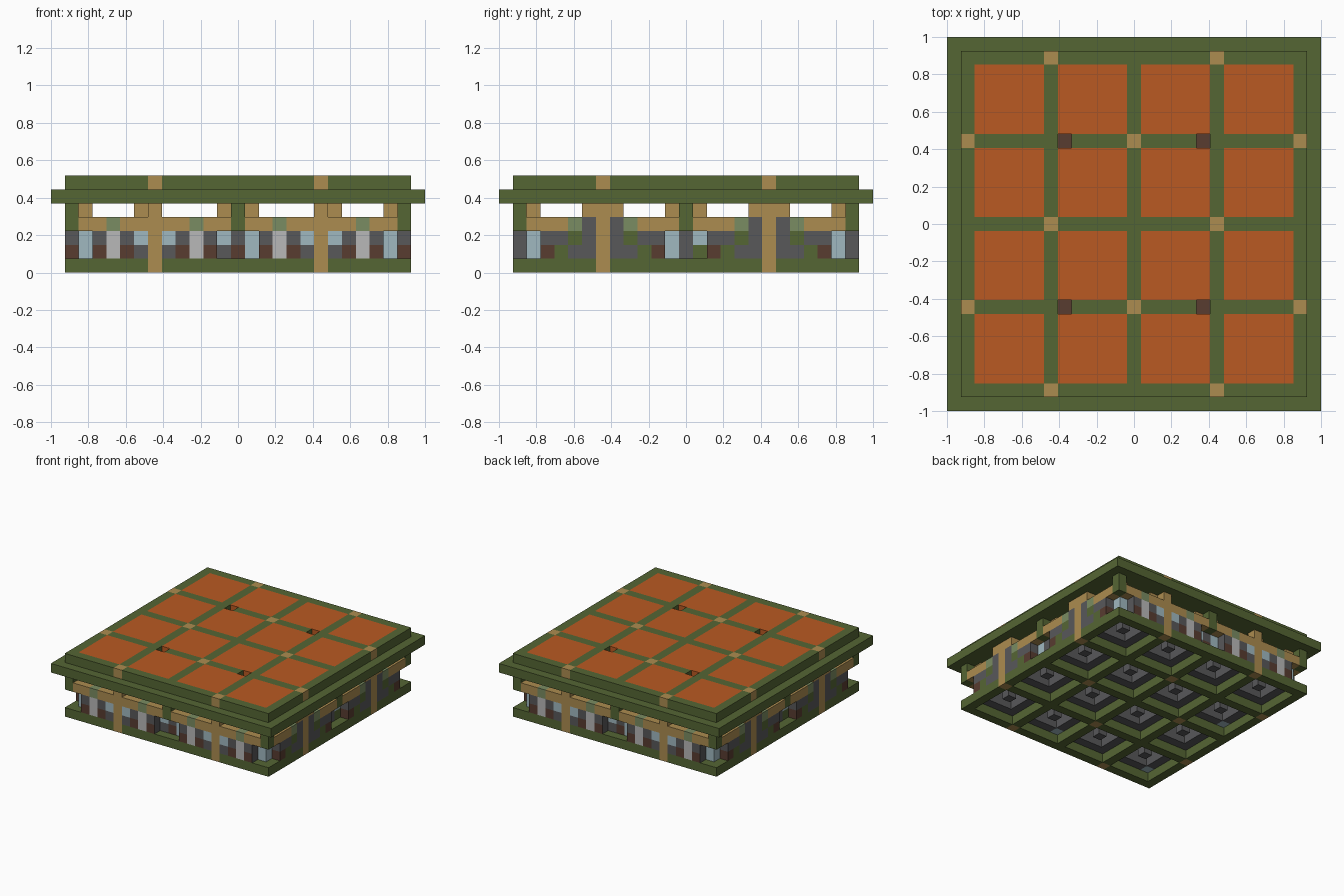
import bpy, bmesh
from mathutils import Vector

cube = bpy.data.objects.get("Cube")
if cube:
    bpy.data.objects.remove(cube, do_unlink=True)

U = 2 / 27                      # one block
PALETTE = {
    "g": ("moss_green", (0.091, 0.133, 0.034)),
    "o": ("roof_orange", (0.491, 0.102, 0.016)),
    "t": ("timber_tan", (0.413, 0.262, 0.080)),
    "n": ("dark_brown", (0.098, 0.045, 0.030)),
    "d": ("dark_grey", (0.098, 0.098, 0.102)),
    "w": ("pale_grey", (0.485, 0.485, 0.485)),
    "B": ("window_blue", (0.352, 0.485, 0.527)),
    "s": ("sage_green", (0.195, 0.262, 0.122)),
}
KEYS = list(PALETTE)
MATS = []
for name, rgb in PALETTE.values():
    m = bpy.data.materials.new(name)
    m.use_nodes = True
    m.diffuse_color = (*rgb, 1)
    bsdf = m.node_tree.nodes["Principled BSDF"]
    bsdf.inputs["Base Color"].default_value = (*rgb, 1)
    bsdf.inputs["Roughness"].default_value = 0.9
    MATS.append(m)

blocks = {}                     # (x, y, z) -> (part, colour)


def put(part, colour, xs, ys, zs):
    for x in xs:
        for y in ys:
            for z in zs:
                blocks[x, y, z] = (part, colour)


FULL = range(-12, 13)
BEAMS = (-12, -6, 0, 6, 12)
CELLS = (-9, -3, 3, 9)


def span(c, r):
    return range(c - r, c + r + 1)


# Base lattice, open between the beams
for b in BEAMS:
    put("base_lattice", "g", [b], FULL, [0])
    put("base_lattice", "g", FULL, [b], [0])

# Inner partitions
for b in (-6, 0, 6):
    put("partitions", "d", [b], span(0, 11), [1, 2, 3])
    put("partitions", "d", span(0, 11), [b], [1, 2, 3])

# Rooms: hollow shells with a ceiling, a window and a block inside
for cx in CELLS:
    for cy in CELLS:
        put("rooms", "d", span(cx, 2), span(cy, 2), [1, 2, 3])
        for x in span(cx, 1):
            for y in span(cy, 1):
                for z in (1, 2):
                    del blocks[x, y, z]
        put("rooms", "d", [cx], [cy], [1, 2])
        put("rooms", "B", [cx + 2], [cy], [2])
        put("rooms", "B", [cx], [cy + 2], [2])

# Short posts in the room corners under the roof
for x in (-11, -7, -1, 1, 7, 11):
    for y in (-11, -7, -5, -1, 1, 5, 7, 11):
        put("roof_props", "t", [x], [y], [3, 4])
put("centre_post", "g", [0], [0], [3, 4])

# Outer walls, one string per layer; each is repeated turned by half a circle
LONG = (".BnwndtdnwndnBnwndtdnwnB.",
        ".BdwdBtBdwdBdBdwdBtBdwdB.",
        "gttstttttsttgttstttttsttg",
        "g.....t.....g.....t.....g")
SIDE = ("..ngddtddgnBdgngddtddgn..",
        "..ddgdtdgddBdBddgdtdgdd..",
        ".tttsdtdstttgtttsdtdsttt.",
        ".....ttt....g....ttt.....")


def wall(part, rows, place):
    for z, row in enumerate(rows, 1):
        for i, c in zip(FULL, row):
            if c == ".":
                continue
            depth = 11 if z < 3 and abs(i) in (0, 1, 11) else 12
            x, y = place(i, depth)
            put(part, c, [x], [y], [z])
            put(part, c, [-x], [-y], [z])


wall("long_walls", LONG, lambda i, d: (i, -d))
wall("side_walls", SIDE, lambda i, d: (d, i))

# Eaves slab and tiled roof
put("eaves_slab", "g", span(0, 13), span(0, 13), [5])
put("roof_frame", "g", FULL, FULL, [6])
for cx in CELLS:
    for cy in CELLS:
        put("roof_tiles", "o", span(cx, 2), span(cy, 2), [6])

# Timber posts from ground to roof
for a, b in ((6, 12), (12, 6), (0, 6), (6, 0)):
    for x in {a, -a}:
        for y in {b, -b}:
            put("timber_posts", "t", [x], [y], range(7))

# Smoke holes through the roof with brown bottoms
for x in (-5, 5):
    for y in (-6, 6):
        for z in (4, 5, 6):
            blocks.pop((x, y, z), None)
        put("smoke_hole_floors", "n", [x], [y], [3])

# Turn the blocks into one mesh per part, with only the exposed faces
AXES = [Vector(v) for v in ((1, 0, 0), (0, 1, 0), (0, 0, 1))]
parts = {}
for pos, (part, colour) in blocks.items():
    bm = parts.setdefault(part, bmesh.new() if part not in parts else None)
    centre = Vector(pos) + Vector((0, 0, 0.5))
    for k in range(3):
        for sign in (1, -1):
            n = AXES[k] * sign
            if tuple(int(v) for v in Vector(pos) + n) in blocks:
                continue
            u, v = AXES[(k + 1) % 3] / 2, AXES[(k + 2) % 3] / 2 * sign
            mid = centre + n / 2
            corners = (mid - u - v, mid + u - v, mid + u + v, mid - u + v)
            face = bm.faces.new([bm.verts.new(p * U) for p in corners])
            # Brown panels of the long walls have grey ends
            ends = part == "long_walls" and colour == "n" and k == 0
            face.material_index = KEYS.index("d" if ends else colour)

for part, bm in parts.items():
    bmesh.ops.remove_doubles(bm, verts=bm.verts, dist=U / 100)
    mesh = bpy.data.meshes.new(part)
    bm.to_mesh(mesh)
    bm.free()
    for m in MATS:
        mesh.materials.append(m)
    bpy.context.collection.objects.link(bpy.data.objects.new(part, mesh))
